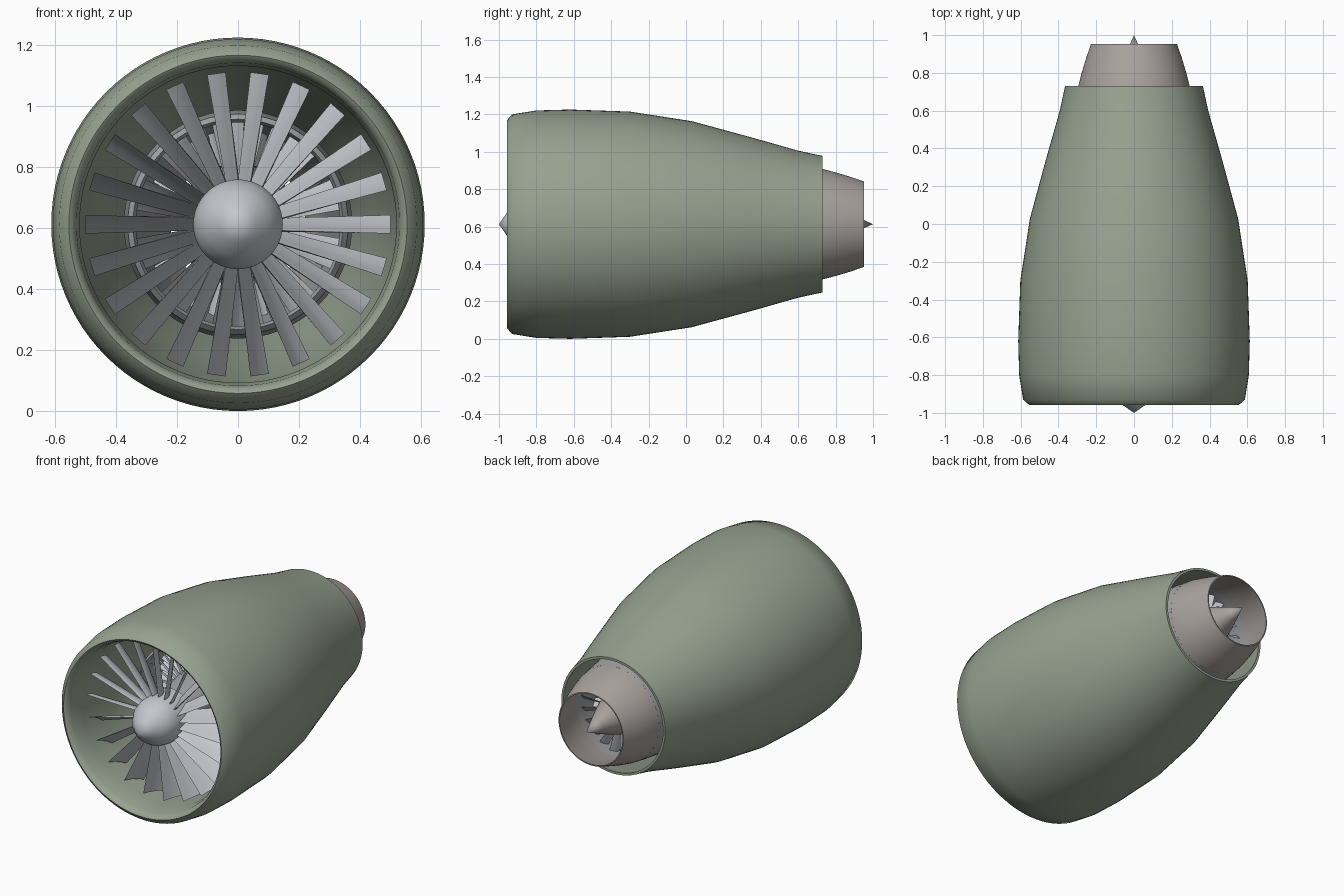
import bpy, bmesh, math
from mathutils import Vector

if "Cube" in bpy.data.objects:
    bpy.data.objects.remove(bpy.data.objects["Cube"])

ZC = 0.613  # height of the engine axis


def material(name, rgb):
    m = bpy.data.materials.new(name)
    m.diffuse_color = (*rgb, 1)
    m.use_nodes = True
    m.node_tree.nodes["Principled BSDF"].inputs["Base Color"].default_value = m.diffuse_color
    return m


GREEN = material("nacelle_green", (0.31, 0.36, 0.28))
WARM = material("nozzle_warm_grey", (0.40, 0.365, 0.345))
STEEL = material("blade_steel", (0.56, 0.57, 0.61))
DARK = material("core_dark_steel", (0.36, 0.37, 0.38))


def finish(name, bm, mat, angle=35):
    bmesh.ops.remove_doubles(bm, verts=bm.verts, dist=1e-5)
    bmesh.ops.recalc_face_normals(bm, faces=bm.faces)
    me = bpy.data.meshes.new(name)
    bm.to_mesh(me)
    bm.free()
    ob = bpy.data.objects.new(name, me)
    bpy.context.collection.objects.link(ob)
    ob.location.z = ZC
    me.materials.append(mat)
    bpy.ops.object.select_all(action='DESELECT')
    ob.select_set(True)
    bpy.context.view_layer.objects.active = ob
    bpy.ops.object.shade_smooth_by_angle(angle=math.radians(angle))
    return ob


def lathe(name, profile, mat, closed=False, segs=72, angle=35):
    """Revolve (y, radius) points around the engine axis."""
    bm = bmesh.new()
    rings = []
    for y, r in profile:
        rings.append([bm.verts.new((r * math.cos(2 * math.pi * i / segs), y,
                                    r * math.sin(2 * math.pi * i / segs)))
                      for i in range(segs)])
    pairs = list(zip(rings, rings[1:]))
    if closed:
        pairs.append((rings[-1], rings[0]))
    for a, b in pairs:
        for i in range(segs):
            j = (i + 1) % segs
            bm.faces.new((a[i], a[j], b[j], b[i]))
    return finish(name, bm, mat, angle)


def blade_row(name, count, y, r0, r1, chord, pitch, thick, mat, camber=0.08, steps=5):
    """Ring of twisted aerofoil blades; chord and pitch are (root, tip)."""
    bm = bmesh.new()
    us = [0, 0.12, 0.35, 0.65, 1]
    outline = [(u, 1) for u in us] + [(u, -1) for u in us[-2:0:-1]]
    for k in range(count):
        th = 2 * math.pi * k / count
        rad = Vector((math.cos(th), 0, math.sin(th)))
        tan = Vector((-math.sin(th), 0, math.cos(th)))
        axis = Vector((0, 1, 0))
        loops = []
        for s in range(steps + 1):
            f = s / steps
            c = chord[0] + (chord[1] - chord[0]) * f
            b = math.radians(pitch[0] + (pitch[1] - pitch[0]) * f)
            along = axis * math.cos(b) + tan * math.sin(b)
            normal = tan * math.cos(b) - axis * math.sin(b)
            ring = []
            for u, side in outline:
                t = thick * (1 - 0.5 * f) * math.sin(math.pi * u ** 0.7) * 0.5
                bow = camber * c * 4 * u * (1 - u)
                p = (rad * (r0 + (r1 - r0) * f) + axis * y
                     + along * (u - 0.5) * c + normal * (side * t - bow))
                ring.append(bm.verts.new(p))
            loops.append(ring)
        n = len(outline)
        for a, b in zip(loops, loops[1:]):
            for i in range(n):
                bm.faces.new((a[i], a[(i + 1) % n], b[(i + 1) % n], b[i]))
        bm.faces.new(loops[0])
        bm.faces.new(loops[-1])
    return finish(name, bm, mat, 40)


# Outer nacelle: outside skin, rear edge, bypass duct wall, rounded inlet lip
lathe("nacelle", [
    (-0.958, 0.555), (-0.93, 0.587), (-0.80, 0.608), (-0.62, 0.613), (-0.30, 0.602),
    (0.03, 0.551), (0.35, 0.464), (0.60, 0.393), (0.73, 0.365),
    (0.73, 0.350), (0.60, 0.375), (0.35, 0.440), (0.03, 0.515), (-0.30, 0.535),
    (-0.60, 0.522), (-0.82, 0.520), (-0.92, 0.530), (-0.95, 0.542)],
    GREEN, closed=True, segs=96, angle=50)

# Fan: spinner, hub and 22 blades
lathe("spinner", [(-1.0, 0), (-0.96, 0.058), (-0.915, 0.103), (-0.865, 0.134),
                  (-0.81, 0.147), (-0.66, 0.147), (-0.66, 0)], STEEL)
blade_row("fan_blades", 22, -0.745, 0.135, 0.50, (0.12, 0.135), (20, 27),
          0.016, STEEL)

# Core cowl with an open, rounded front intake
lathe("core_cowl", [
    (-0.50, 0.345), (-0.48, 0.362), (-0.30, 0.375), (0.10, 0.372), (0.45, 0.335),
    (0.70, 0.300), (0.70, 0.285), (0.45, 0.315), (0.10, 0.345), (-0.30, 0.345),
    (-0.48, 0.335)], DARK, closed=True)

# Exhaust nozzle
lathe("exhaust_nozzle", [
    (0.62, 0.312), (0.73, 0.295), (0.80, 0.277), (0.88, 0.253), (0.953, 0.228),
    (0.953, 0.221), (0.88, 0.243), (0.80, 0.264), (0.73, 0.280), (0.62, 0.297)],
    WARM, closed=True)

# Core shaft with compressor and turbine stages
lathe("core_shaft", [(-0.66, 0), (-0.66, 0.13), (-0.40, 0.17), (0.10, 0.20),
                     (0.50, 0.15), (0.66, 0.12), (0.66, 0)], DARK)
for i, (y, r0, r1) in enumerate([(-0.43, 0.155, 0.34), (-0.28, 0.17, 0.345),
                                 (-0.13, 0.18, 0.345)]):
    blade_row(f"compressor_stage_{i + 1}", 32, y, r0, r1, (0.07, 0.06),
              (25, 40) if i % 2 == 0 else (-25, -40), 0.008, STEEL, steps=3)
for i, (y, r1) in enumerate([(0.50, 0.31), (0.61, 0.297)]):
    blade_row(f"turbine_stage_{i + 1}", 24, y, 0.11, r1, (0.07, 0.06),
              (25, 40) if i else (-25, -40), 0.008, STEEL, steps=3)

# Exhaust cone
lathe("exhaust_cone", [(0.64, 0), (0.64, 0.125), (0.72, 0.118), (0.80, 0.088),
                       (0.90, 0.045), (1.0, 0)], WARM)
